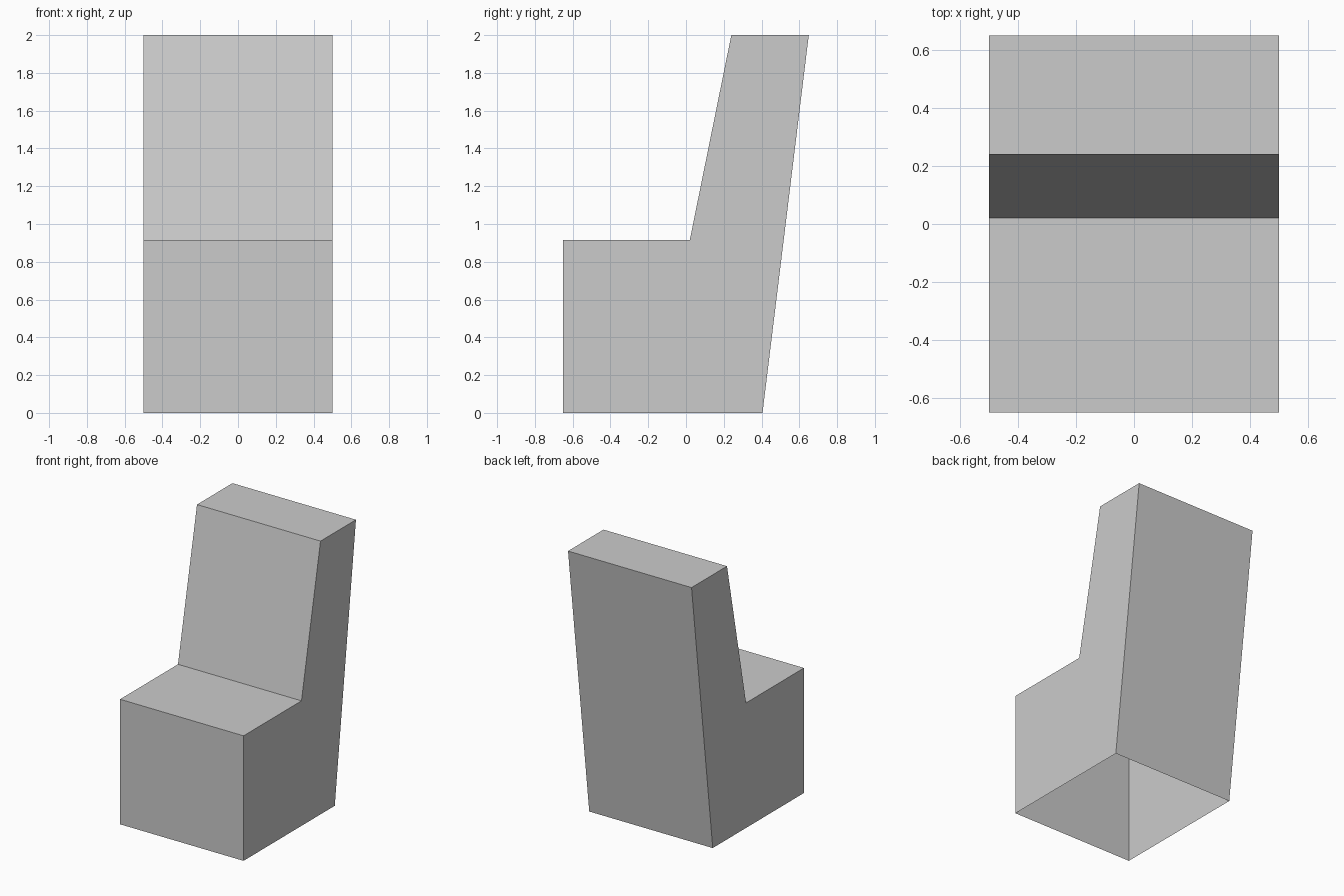
import bpy
import bmesh

cube = bpy.data.objects.get("Cube")
if cube:
    bpy.data.objects.remove(cube, do_unlink=True)

HALF_WIDTH = 0.5

# Side outline (y, z), from the bottom front edge round to the bottom back edge
OUTLINE = [
    (-0.65, 0.0),
    (-0.65, 0.915),
    (0.02, 0.915),
    (0.24, 2.0),
    (0.65, 2.0),
    (0.405, 0.0),
]


def flat_material(name, color):
    mat = bpy.data.materials.new(name)
    mat.use_nodes = True
    mat.diffuse_color = color
    mat.node_tree.nodes["Principled BSDF"].inputs["Base Color"].default_value = color
    return mat


def build_shell(name, outline, half_width, mat):
    """Sweep the outline across x, cap both sides and leave the underside open."""
    bm = bmesh.new()
    left, right = [
        [bm.verts.new((x, y, z)) for y, z in outline]
        for x in (half_width, -half_width)
    ]
    # Front, seat, backrest, top and back panels
    for i in range(len(outline) - 1):
        bm.faces.new((left[i], left[i + 1], right[i + 1], right[i]))
    # Side panels
    bm.faces.new(left[::-1])
    bm.faces.new(right)

    mesh = bpy.data.meshes.new(name)
    bm.to_mesh(mesh)
    bm.free()
    mesh.materials.append(mat)
    obj = bpy.data.objects.new(name, mesh)
    bpy.context.collection.objects.link(obj)
    return obj


# Block chair: seat and leaning backrest in one hollow shell
grey = flat_material("light grey", (0.6, 0.6, 0.6, 1.0))
build_shell("chair_shell", OUTLINE, HALF_WIDTH, grey)
